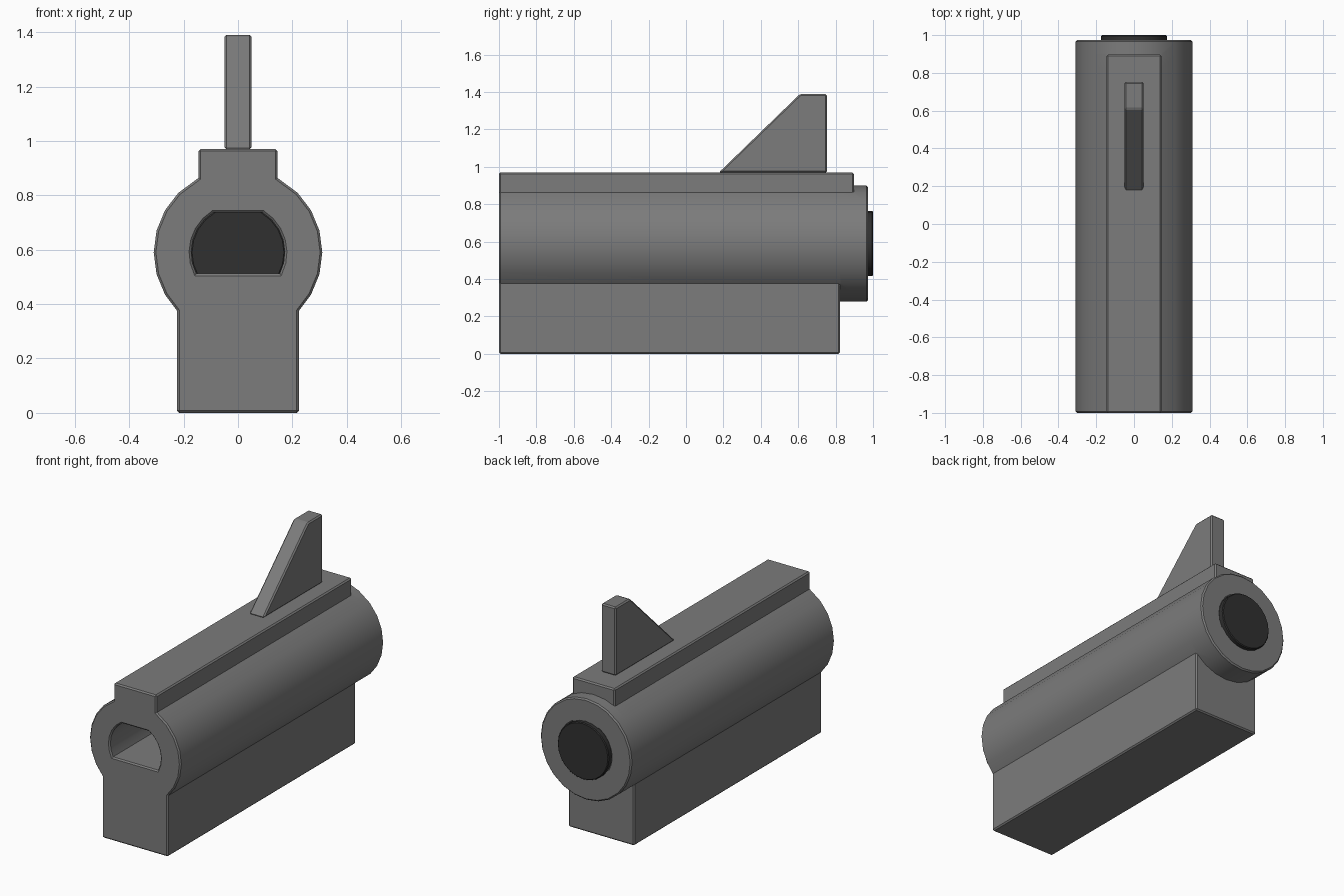
import bpy, bmesh, math

if "Cube" in bpy.data.objects:
    bpy.data.objects.remove(bpy.data.objects["Cube"])

R, CZ = 0.31, 0.59          # barrel radius and axis height
BEV = 0.008


def material(name, v):
    m = bpy.data.materials.new(name)
    m.diffuse_color = (v, v, v, 1)
    m.use_nodes = True
    m.node_tree.nodes["Principled BSDF"].inputs["Base Color"].default_value = m.diffuse_color
    return m


GREY, DARK = material("dark_grey", 0.2), material("near_black", 0.03)


def arc(angles, r=R):
    return [(r * math.cos(math.radians(a)), CZ + r * math.sin(math.radians(a))) for a in angles]


def new_object(name, bm):
    bmesh.ops.remove_doubles(bm, verts=bm.verts, dist=1e-5)
    bmesh.ops.recalc_face_normals(bm, faces=bm.faces)
    me = bpy.data.meshes.new(name)
    bm.to_mesh(me)
    bm.free()
    ob = bpy.data.objects.new(name, me)
    bpy.context.collection.objects.link(ob)
    return ob


def cap(bm, outline, y):
    bm.faces.new([bm.verts.new((x, y, z)) for x, z in outline])


def sides(bm, outline, y0, y1):
    for (x0, z0), (x1, z1) in zip(outline, outline[1:] + outline[:1]):
        bm.faces.new([bm.verts.new(c) for c in
                      ((x0, y0, z0), (x1, y0, z1), (x1, y1, z1), (x0, y1, z0))])


def prism(name, outline, y0, y1):
    bm = bmesh.new()
    cap(bm, outline, y0)
    cap(bm, outline, y1)
    sides(bm, outline, y0, y1)
    return new_object(name, bm)


def finish(ob, mat, width=BEV):
    bpy.ops.object.select_all(action='DESELECT')
    ob.select_set(True)
    bpy.context.view_layer.objects.active = ob
    for mod in list(ob.modifiers):
        bpy.ops.object.modifier_apply(modifier=mod.name)
    # chamfer only the outward corners
    bm = bmesh.new()
    bm.from_mesh(ob.data)
    bmesh.ops.recalc_face_normals(bm, faces=bm.faces)
    edges = [e for e in bm.edges if len(e.link_faces) == 2
             and e.calc_face_angle_signed() > math.radians(28)]
    bmesh.ops.bevel(bm, geom=edges, offset=width, segments=1, affect='EDGES',
                    profile=0.5, clamp_overlap=False)
    bm.to_mesh(ob.data)
    bm.free()
    ob.data.materials.clear()
    ob.data.materials.append(mat)
    bpy.ops.object.shade_smooth_by_angle(angle=math.radians(17))


# Housing: barrel section with a base block and a top rail ending at different depths
block_w, rail_w = 0.224, 0.145
a_block = -math.degrees(math.acos(block_w / R))
a_rail = math.degrees(math.acos(rail_w / R))
right = arc([a_block, -30, -15, 0, 15, 30, 45, a_rail])
left = [(-x, z) for x, z in reversed(right)]
top, bottom = arc([75, 90, 105]), arc([240, 255, 270, 285, 300])
rail = [(rail_w, 0.97), (-rail_w, 0.97)]
block = [(-block_w, 0.0), (block_w, 0.0)]

front = right + rail + left + block
middle = right + rail + left + bottom
back = right + top + left + bottom
y_block, y_rail, y_back = 0.823, 0.898, 0.973

bm = bmesh.new()
cap(bm, front, -1)
sides(bm, front, -1, y_block)
cap(bm, [left[-1]] + block + [right[0]] + bottom[::-1], y_block)
sides(bm, middle, y_block, y_rail)
cap(bm, [right[-1]] + rail + [left[0]] + top[::-1], y_rail)
sides(bm, back, y_rail, y_back)
cap(bm, back, y_back)
housing = new_object("housing", bm)

# D-shaped bore through the housing
br, z_lo, z_hi = 0.172, 0.512, 0.736
a0 = math.degrees(math.asin((z_lo - CZ) / br))
a1 = math.degrees(math.asin((z_hi - CZ) / br))
bore_right = arc([a0 + (a1 - a0) * i / 6 for i in range(7)], br)
bore = prism("bore_cutter", bore_right + [(-x, z) for x, z in reversed(bore_right)], -1.1, 1.1)
bore.hide_render = True
m = housing.modifiers.new("bore", 'BOOLEAN')
m.operation, m.solver, m.object = 'DIFFERENCE', 'EXACT', bore
finish(housing, GREY)
bpy.data.objects.remove(bore)

# Dark plug closing the rear of the bore
finish(prism("rear_plug", arc([i * 15 for i in range(24)], 0.174), 0.93, 1.0), DARK, 0.005)

# Sight fin on the rail
bm = bmesh.new()
profile = [(0.175, 0.969), (0.753, 0.969), (0.753, 1.39), (0.61, 1.39)]
face = bm.faces.new([bm.verts.new((-0.05, y, z)) for y, z in profile])
ext = bmesh.ops.extrude_face_region(bm, geom=[face])
bmesh.ops.translate(bm, vec=(0.1, 0, 0),
                    verts=[g for g in ext["geom"] if isinstance(g, bmesh.types.BMVert)])
finish(new_object("sight_fin", bm), GREY)
